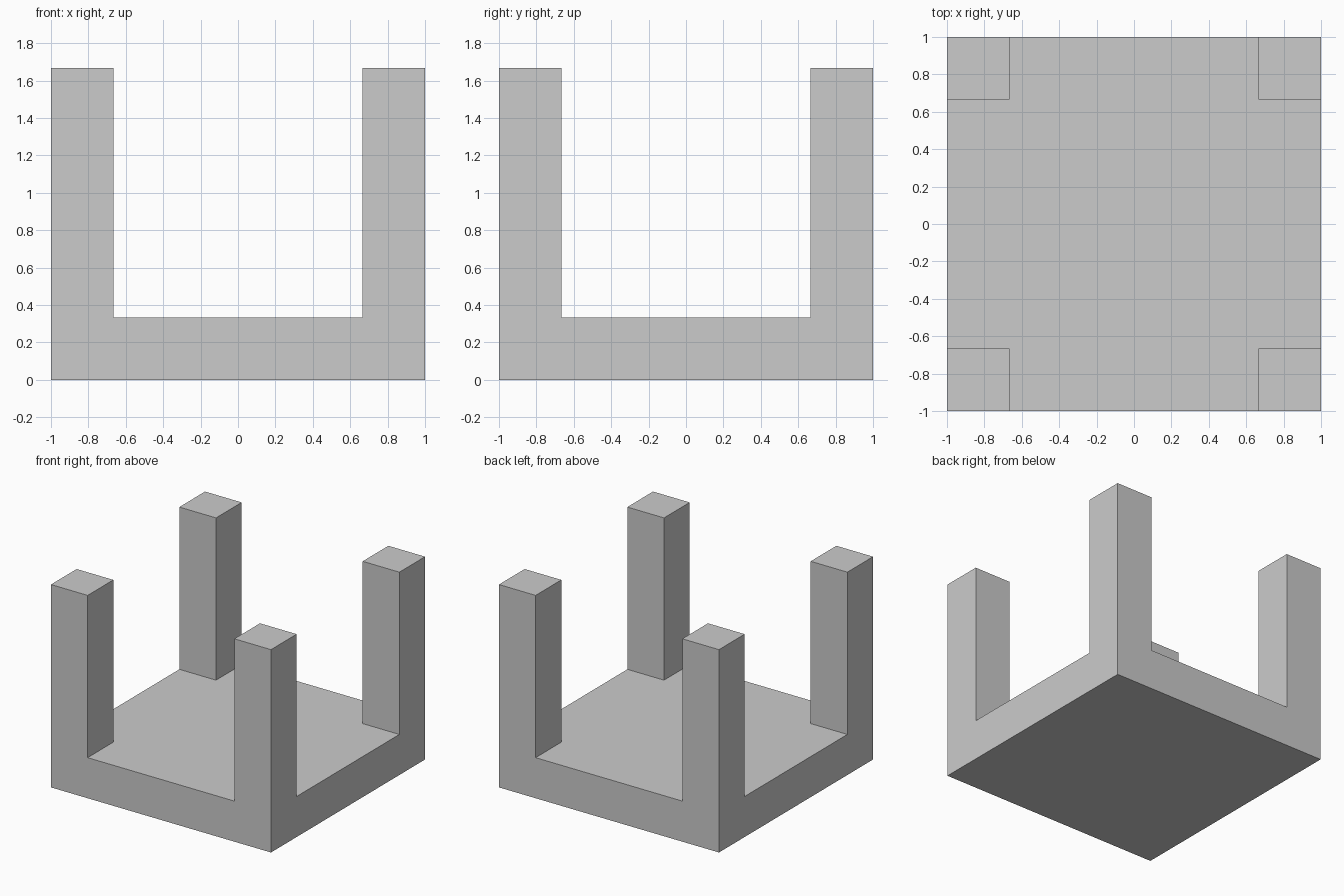
import bpy
import bmesh

if "Cube" in bpy.data.objects:
    bpy.data.objects.remove(bpy.data.objects["Cube"])

BASE_H = 1 / 3     # slab thickness
TOP = 5 / 3        # height of the post tops
INNER = 2 / 3      # inner face of the posts

bm = bmesh.new()

# Base footprint: 3 x 3 cells, inner lines moved out to the post faces
bmesh.ops.create_grid(bm, x_segments=3, y_segments=3, size=1.0)
for v in bm.verts:
    for i in (0, 1):
        if abs(v.co[i]) < 0.9:
            v.co[i] = INNER if v.co[i] > 0 else -INNER

# Raise the footprint into a slab
ext = bmesh.ops.extrude_face_region(bm, geom=bm.faces[:])
for g in ext["geom"]:
    if isinstance(g, bmesh.types.BMVert):
        g.co.z = BASE_H

# Pull the four corner cells up into posts
bm.normal_update()
corners = []
for f in bm.faces:
    c = f.calc_center_median()
    if c.z > BASE_H - 0.01 and abs(c.x) > INNER and abs(c.y) > INNER:
        corners.append(f)
posts = bmesh.ops.extrude_discrete_faces(bm, faces=corners)
for f in posts["faces"]:
    for v in f.verts:
        v.co.z = TOP

bmesh.ops.recalc_face_normals(bm, faces=bm.faces[:])

mesh = bpy.data.meshes.new("base_with_corner_posts")
bm.to_mesh(mesh)
bm.free()
obj = bpy.data.objects.new("base_with_corner_posts", mesh)
bpy.context.collection.objects.link(obj)
